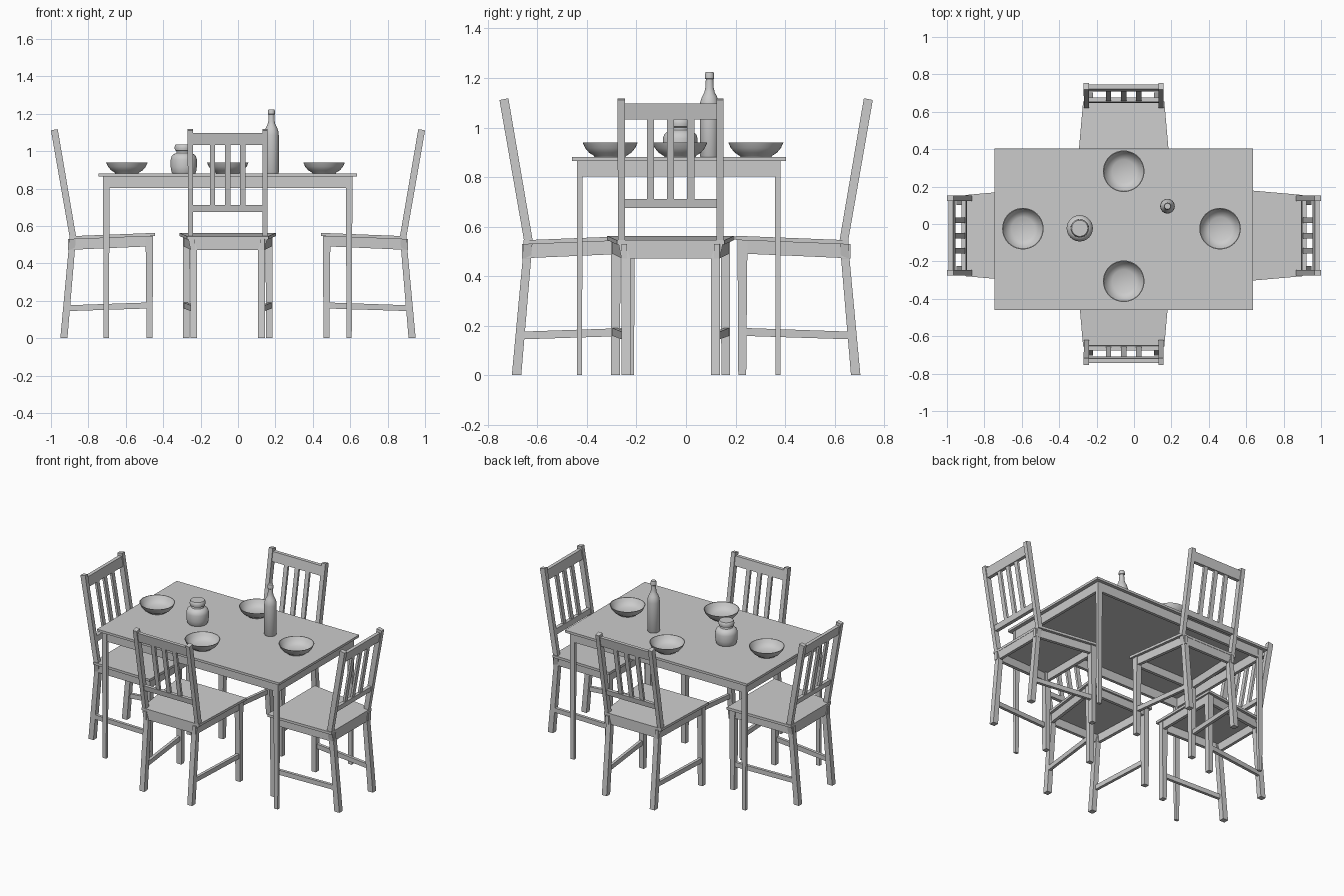
import bpy, bmesh, math
from mathutils import Matrix, Vector

if "Cube" in bpy.data.objects:
    bpy.data.objects.remove(bpy.data.objects["Cube"])


def loft(bm, sections):
    """Skin a chain of closed sections and cap both ends."""
    rings = [[bm.verts.new(p) for p in s] for s in sections]
    n = len(rings[0])
    for a, b in zip(rings, rings[1:]):
        for i in range(n):
            j = (i + 1) % n
            bm.faces.new((a[i], a[j], b[j], b[i]))
    bm.faces.new(rings[0])
    bm.faces.new(rings[-1])


def rect(x0, x1, y0, y1, z):
    return [(x0, y0, z), (x1, y0, z), (x1, y1, z), (x0, y1, z)]


def box(bm, x0, x1, y0, y1, z0, z1):
    loft(bm, [rect(x0, x1, y0, y1, z0), rect(x0, x1, y0, y1, z1)])


def finish(bm, name):
    bmesh.ops.recalc_face_normals(bm, faces=bm.faces)
    me = bpy.data.meshes.new(name)
    bm.to_mesh(me)
    bm.free()
    return me


def place(me, name, matrix=Matrix()):
    ob = bpy.data.objects.new(name, me)
    bpy.context.collection.objects.link(ob)
    ob.matrix_world = matrix
    return ob


def lathe(name, profile, x, y, steps=40):
    """Spin an (r, z) profile about the vertical axis."""
    bm = bmesh.new()
    verts = [bm.verts.new((r, 0, z)) for r, z in profile]
    edges = [bm.edges.new(p) for p in zip(verts, verts[1:])]
    bmesh.ops.spin(bm, geom=verts + edges, axis=(0, 0, 1), cent=(0, 0, 0),
                   angle=math.tau, steps=steps, use_duplicate=False)
    bmesh.ops.remove_doubles(bm, verts=bm.verts, dist=1e-4)
    ob = place(finish(bm, name), name, Matrix.Translation((x, y, 0)))
    bpy.ops.object.select_all(action='DESELECT')
    ob.select_set(True)
    bpy.context.view_layer.objects.active = ob
    bpy.ops.object.shade_smooth_by_angle(angle=math.radians(35))


# Table: top, apron frame and tapered legs
TX, TY = -0.055, -0.029
table = Matrix.Translation((TX, TY, 0))
bm = bmesh.new()
box(bm, -0.69, 0.69, -0.432, 0.432, 0.865, 0.881)
place(finish(bm, "table_top"), "table_top", table)

bm = bmesh.new()
for s in (-1, 1):
    box(bm, -0.665, 0.665, s * 0.41, s * 0.39, 0.803, 0.865)
    box(bm, s * 0.665, s * 0.645, -0.39, 0.39, 0.803, 0.865)
place(finish(bm, "table_apron"), "table_apron", table)

bm = bmesh.new()
for sx in (-1, 1):
    for sy in (-1, 1):
        loft(bm, [rect(sx * 0.663, sx * 0.636, sy * 0.41, sy * 0.391, 0),
                  rect(sx * 0.667, sx * 0.631, sy * 0.411, sy * 0.388, 0.864)])
place(finish(bm, "table_legs"), "table_legs", table)

# Chair parts; local frame: y = distance forward of the top of the back
parts = {}


def back_y(z):
    return 0.1 * (1.115 - z) / 0.57 + 0.018


# Rear legs bend at the seat and run on up as the back posts
bm = bmesh.new()
for s in (-1, 1):
    rows = [(0, 0.05, 0.088, 0.163, 0.199), (0.472, 0.094, 0.128, 0.163, 0.199),
            (0.545, 0.099, 0.134, 0.185, 0.213), (1.113, 0, 0.036, 0.185, 0.214)]
    secs = [rect(s * a, s * b, y0, y1, z) for z, y0, y1, a, b in rows]
    secs[-1] = [(x, y, z + (0.005 if y > 0.01 else -0.002)) for x, y, z in secs[-1]]
    loft(bm, secs)
parts["rear_legs"] = finish(bm, "rear_legs")

bm = bmesh.new()
for s in (-1, 1):
    loft(bm, [rect(s * 0.205, s * 0.24, 0.511, 0.543, 0),
              rect(s * 0.202, s * 0.24, 0.506, 0.546, 0.545)])
parts["front_legs"] = finish(bm, "front_legs")

# Tapered, slightly tilted seat board
bm = bmesh.new()
loft(bm, [[(-w, y, z), (w, y, z), (w, y, z + 0.017), (-w, y, z + 0.017)]
          for w, y, z in ((0.217, 0.098, 0.528), (0.257, 0.555, 0.546))])
parts["seat"] = finish(bm, "seat")

# Rails under the seat and side stretchers
bm = bmesh.new()
box(bm, -0.199, 0.199, 0.1, 0.12, 0.472, 0.529)
box(bm, -0.22, 0.22, 0.522, 0.543, 0.492, 0.546)
for s in (-1, 1):
    for w, rear, front in ((0.022, (0.472, 0.529), (0.491, 0.546)),
                           (0.02, (0.145, 0.176), (0.159, 0.191))):
        secs = []
        for out, y, (z0, z1) in ((0.198, 0.09, rear), (0.236, 0.525, front)):
            a, b = s * (out - w), s * out
            secs.append([(a, y, z0), (b, y, z0), (b, y, z1), (a, y, z1)])
        loft(bm, secs)
parts["seat_rails"] = finish(bm, "seat_rails")

# Back rest: two cross rails and three slats following the lean
bm = bmesh.new()
for x0, x1, z0, z1, t in ((-0.19, 0.19, 1.032, 1.096, 0.012),
                          (-0.19, 0.19, 0.675, 0.711, 0.012),
                          (-0.096, -0.067, 0.70, 1.04, 0.008),
                          (-0.0145, 0.0145, 0.70, 1.04, 0.008),
                          (0.067, 0.096, 0.70, 1.04, 0.008)):
    loft(bm, [rect(x0, x1, back_y(z) - t, back_y(z) + t, z) for z in (z0, z1)])
parts["back_rest"] = finish(bm, "back_rest")

for side, x, y, deg in (("front", TX, -0.753, 0), ("back", TX, 0.754, 180),
                        ("left", -1, -0.062, -90), ("right", 1, -0.062, 90)):
    m = Matrix.Translation((x, y, 0)) @ Matrix.Rotation(math.radians(deg), 4, 'Z')
    for name, me in parts.items():
        place(me, f"{side}_chair_{name}", m)

# Tableware
bowl = [(0, 0.881), (0.062, 0.881), (0.066, 0.886), (0.085, 0.898), (0.101, 0.917),
        (0.111, 0.939), (0.107, 0.939), (0.096, 0.919), (0.081, 0.903),
        (0.062, 0.893), (0, 0.889)]
for i, (x, y) in enumerate(((-0.594, -0.025), (0.46, -0.025),
                            (-0.055, 0.282), (-0.055, -0.306))):
    lathe(f"bowl_{i + 1}", bowl, x, y)

lathe("jar", [(0, 0.881), (0.061, 0.881), (0.066, 0.89), (0.07, 0.915), (0.07, 0.955),
              (0.065, 0.972), (0.053, 0.984), (0.04, 0.99), (0.038, 1.0),
              (0.047, 1.004), (0.049, 1.015), (0.048, 1.028), (0.043, 1.036),
              (0, 1.036)], -0.29, -0.023)
lathe("bottle", [(0, 0.881), (0.036, 0.881), (0.039, 0.886), (0.039, 1.085),
                 (0.037, 1.105), (0.03, 1.125), (0.021, 1.142), (0.017, 1.16),
                 (0.015, 1.195), (0.019, 1.198), (0.019, 1.212), (0.016, 1.224),
                 (0, 1.224)], 0.179, 0.095)
